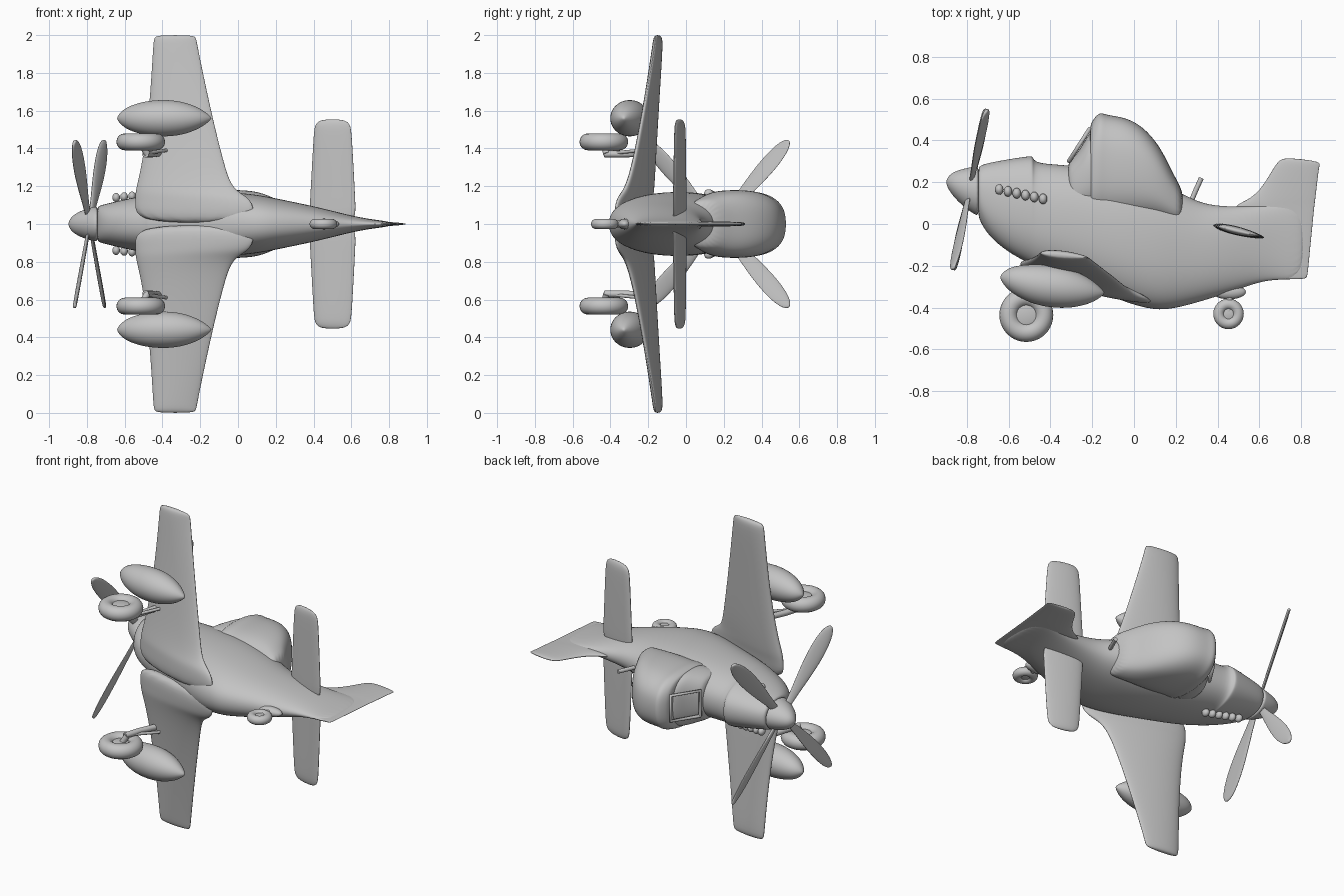
import bpy, bmesh, math
from mathutils import Vector, Matrix

if "Cube" in bpy.data.objects:
    bpy.data.objects.remove(bpy.data.objects["Cube"])

GREY = (0.55, 0.55, 0.55, 1)
grey = bpy.data.materials.new("plain_grey")
grey.use_nodes = True
grey.diffuse_color = GREY
grey.node_tree.nodes["Principled BSDF"].inputs["Base Color"].default_value = GREY


def finish(name, bm, subdivide=0):
    """Turn a bmesh into a smooth grey object."""
    bmesh.ops.recalc_face_normals(bm, faces=bm.faces)
    mesh = bpy.data.meshes.new(name)
    bm.to_mesh(mesh)
    bm.free()
    mesh.materials.append(grey)
    for p in mesh.polygons:
        p.use_smooth = True
    ob = bpy.data.objects.new(name, mesh)
    bpy.context.collection.objects.link(ob)
    if subdivide:
        mod = ob.modifiers.new("Subdivision", "SUBSURF")
        mod.levels = mod.render_levels = subdivide
    return ob


def skin(name, rings):
    """Bridge closed rings of points and cap both ends."""
    bm = bmesh.new()
    loops = [[bm.verts.new(p) for p in ring] for ring in rings]
    n = len(loops[0])
    for a, b in zip(loops, loops[1:]):
        for i in range(n):
            j = (i + 1) % n
            bm.faces.new((a[i], a[j], b[j], b[i]))
    bm.faces.new(loops[0])
    bm.faces.new(loops[-1])
    return finish(name, bm, 2)


def body(name, stations, zc=1.0, power=2.3, n=24):
    """Rounded sections along x: (x, top, bottom, half width)."""
    def bend(v):
        return math.copysign(abs(v) ** (2 / power), v)
    rings = []
    for x, top, low, half in stations:
        turn = [2 * math.pi * i / n for i in range(n)]
        rings.append([Vector((x, (top + low) / 2 + (top - low) / 2 * bend(math.sin(a)),
                              zc + half * bend(math.cos(a)))) for a in turn])
    return skin(name, rings)


def foil(name, sections, n=16):
    """Aerofoil sections: (leading point, trailing point, thickness vector)."""
    rings = []
    for lead, trail, thick in sections:
        ring = []
        for i in range(n):
            a = 2 * math.pi * i / n
            c = (1 - math.cos(a)) / 2
            ring.append(lead.lerp(trail, c) + thick * 0.5 * math.sin(a) * (1.15 - 0.4 * c))
        rings.append(ring)
    return skin(name, rings)


def ball(name, centre, size):
    bm = bmesh.new()
    mat = Matrix.Translation(centre) @ Matrix.Diagonal((*size, 1))
    bmesh.ops.create_uvsphere(bm, u_segments=24, v_segments=14, radius=1, matrix=mat)
    return finish(name, bm)


def tube(name, points, radius):
    curve = bpy.data.curves.new(name, "CURVE")
    curve.dimensions = "3D"
    curve.bevel_depth = radius
    curve.use_fill_caps = True
    line = curve.splines.new("POLY")
    line.points.add(len(points) - 1)
    for p, co in zip(line.points, points):
        p.co = (*co, 1)
    curve.materials.append(grey)
    ob = bpy.data.objects.new(name, curve)
    bpy.context.collection.objects.link(ob)
    return ob


def wheel(name, centre, major, minor):
    bpy.ops.mesh.primitive_torus_add(location=centre, major_radius=major, minor_radius=minor,
                                     major_segments=40, minor_segments=16)
    tyre = bpy.context.object
    tyre.name = name + "_tyre"
    tyre.data.materials.append(grey)
    bpy.ops.object.shade_smooth()
    ball(name + "_hub", centre, (major, major, minor * 0.65))


# Fuselage, from the cowl ring back to the tail post
body("fuselage", [
    (-.745, .262, .045, .085), (-.74, .279, .02, .096), (-.70, .293, -.055, .107),
    (-.6, .312, -.14, .132), (-.5, .327, -.19, .15), (-.483, .326, -.2, .152),
    (-.475, .293, -.205, .15), (-.36, .287, -.25, .165), (-.2, .27, -.31, .17),
    (-.05, .25, -.375, .172), (.1, .2, -.418, .157), (.2, .165, -.405, .137),
    (.3, .108, -.378, .116), (.4, .087, -.347, .095), (.5, .085, -.315, .07),
    (.6, .09, -.277, .045), (.7, .1, -.265, .025), (.82, .1, -.268, .012)])

# Spinner
body("spinner", [
    (-.898, .206, .192, .007), (-.885, .235, .16, .036), (-.85, .255, .115, .062),
    (-.8, .269, .07, .082), (-.755, .277, .04, .093), (-.74, .277, .04, .093)], power=2)

# Windscreen and bubble canopy
body("windscreen", [
    (-.32, .29, .05, .12), (-.3, .305, .05, .14), (-.25, .37, .05, .158),
    (-.215, .44, .05, .168), (-.16, .47, .05, .168)], power=2.6)
body("canopy", [
    (-.212, .46, .02, .16), (-.205, .49, .02, .17), (-.165, .54, .02, .179),
    (-.135, .523, .02, .174), (-.05, .514, .02, .181), (.03, .477, .02, .181),
    (.1, .405, .02, .172), (.15, .322, .01, .156), (.19, .235, 0, .138),
    (.24, .15, 0, .115)], power=2.6)
corners = [(-.31, .302, .92), (-.31, .302, 1.08), (-.212, .455, 1.08), (-.212, .455, .92)]
tube("windscreen_frame", corners + corners[:1], .01)

# Fin and rudder: sections stacked along y
fin = [(-.265, .64, .012), (-.25, .6, .02), (0, .5, .03), (.085, .46, .03), (.11, .535, .03),
       (.16, .6, .028), (.25, .655, .025), (.3, .685, .022), (.32, .72, .012)]
foil("fin", [(Vector((x, y, 1)), Vector((.83 + (y + .27) * .105, y - .02 * (y > .28), 1)),
              Vector((0, 0, t))) for y, x, t in fin])

# Aerial mast
tube("aerial_mast", [(.27, .1, 1), (.295, .16, 1), (.322, .22, 1)], .012)

# Lifting surfaces: (span, lead x, trail x, lead y, trail y, thickness)
WING = [(0, -.55, .1, -.2, -.38, .09), (.12, -.553, .09, -.19, -.37, .1),
        (.16, -.55, .025, -.188, -.34, .105), (.2, -.543, -.03, -.185, -.312, .1),
        (.32, -.512, -.07, -.178, -.275, .088), (.6, -.473, -.14, -.16, -.222, .068),
        (.94, -.452, -.212, -.14, -.165, .055), (.985, -.448, -.218, -.14, -.162, .045),
        (1, -.43, -.235, -.142, -.16, .02)]
TAIL = [(0, .37, .63, -.005, -.068, .045), (.1, .378, .625, -.005, -.065, .045),
        (.48, .398, .605, -.01, -.058, .045), (.53, .405, .597, -.012, -.056, .038),
        (.555, .44, .56, -.02, -.05, .015)]

TANK = [(-.64, -.255, .006), (-.62, -.26, .035), (-.58, -.268, .064), (-.5, -.285, .09),
        (-.4, -.298, .1), (-.3, -.308, .092), (-.2, -.322, .056), (-.14, -.33, .006)]

for side, s in (("left", 1), ("right", -1)):
    for name, table in (("wing", WING), ("tailplane", TAIL)):
        foil(f"{side}_{name}", [(Vector((a, ya, 1 + s * d)), Vector((b, yb, 1 + s * d)),
                                 Vector((0, t, 0))) for d, a, b, ya, yb, t in table])
    # Drop tank
    body(f"{side}_drop_tank", [(x, y + r * 1.04, y - r * 1.04, r) for x, y, r in TANK],
         zc=1 + s * .56, power=2)
    # Main wheel and leg
    wheel(f"{side}_main_wheel", (-.515, -.435, 1 + s * .435), .084, .045)
    tube(f"{side}_axle", [(-.515, -.435, 1 + s * .43), (-.48, -.42, 1 + s * .37)], .018)
    tube(f"{side}_wheel_leg", [(-.49, -.43, 1 + s * .37), (-.46, -.33, 1 + s * .37),
                               (-.42, -.22, 1 + s * .375)], .018)
    tube(f"{side}_leg_brace", [(-.48, -.39, 1 + s * .375), (-.38, -.24, 1 + s * .39)], .009)
    # Exhaust stubs
    for i in range(6):
        f = i / 5
        ball(f"{side}_exhaust_{i + 1}", (-.645 + .21 * f, .165 - .045 * f, 1 + s * (.14 + .02 * f)),
             (.02, .025, .024))

# Tail wheel with its fork and fairing
wheel("tail_wheel", (.452, -.43, 1), .046, .027)
ball("tail_wheel_fairing", (.455, -.325, 1), (.08, .035, .028))
tube("tail_wheel_leg", [(.46, -.32, 1), (.452, -.42, 1)], .018)

# Four propeller blades in a plane tilted slightly back
hub = Vector((-.785, .165, 1))
axis = Vector((-1, .21, 0)).normalized()
up = Vector((.21, 1, 0)).normalized()
across = Vector((0, 0, 1))
BLADE = [(.04, .04), (.14, .05), (.28, .09), (.42, .108), (.52, .09), (.57, .055), (.588, .015)]
for i, (su, sz) in enumerate(((1, 1), (1, -1), (-1, -1), (-1, 1))):
    out = (up * .66 * su + across * .75 * sz).normalized()
    chord = out.cross(axis) * math.cos(.4) + axis * math.sin(.4)
    face = out.cross(chord)
    foil(f"propeller_blade_{i + 1}",
         [(hub + out * r + chord * w / 2, hub + out * r - chord * w / 2, face * .02)
          for r, w in BLADE])
